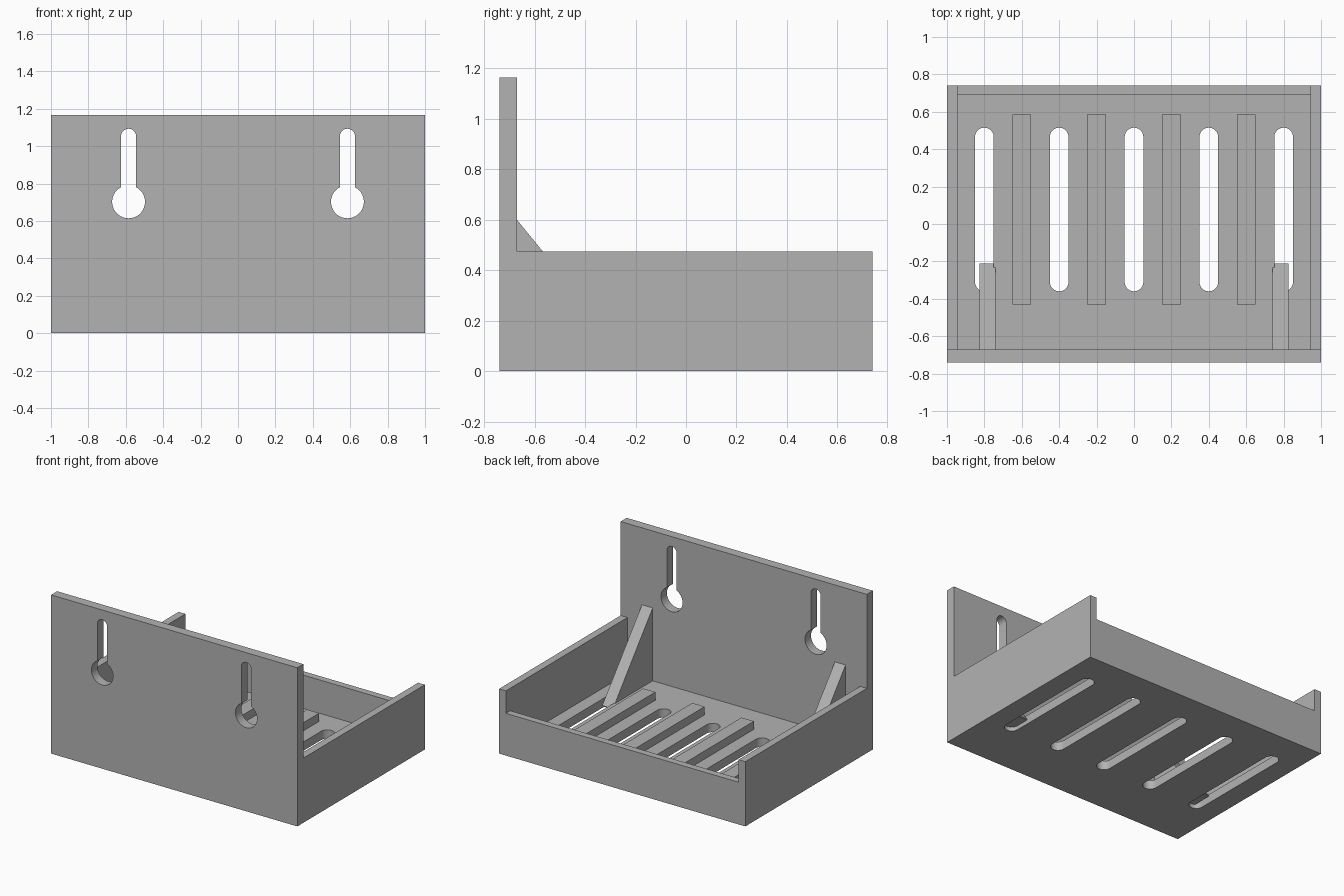
import bpy
import bmesh
from math import pi, sin, cos, asin
from mathutils import Vector

cube = bpy.data.objects.get("Cube")
if cube:
    bpy.data.objects.remove(cube, do_unlink=True)

grey = bpy.data.materials.new("plain grey")
grey.use_nodes = True
colour = (0.45, 0.45, 0.45, 1)
grey.diffuse_color = colour
grey.node_tree.nodes["Principled BSDF"].inputs["Base Color"].default_value = colour

# Main dimensions
DEPTH = 0.74       # half depth
PLATE_Y = -0.67    # inner face of the tall plate
PLATE_TOP = 1.165
WALL_TOP = 0.475
LIP_TOP = 0.31
INNER_X = 0.945
LIP_Y = 0.69
FLOOR = 0.065


def prism(name, outline, axis, low, high):
    """Extrude a 2D outline along an axis; the outline uses the other two axes in order."""
    def place(p, t):
        c = list(p)
        c.insert("xyz".index(axis), t)
        return Vector(c)
    bm = bmesh.new()
    ends = [[bm.verts.new(place(p, t)) for p in outline] for t in (low, high)]
    for ring in ends:
        bm.faces.new(ring)
    n = len(outline)
    for i in range(n):
        j = (i + 1) % n
        bm.faces.new((ends[0][i], ends[0][j], ends[1][j], ends[1][i]))
    bmesh.ops.recalc_face_normals(bm, faces=bm.faces)
    mesh = bpy.data.meshes.new(name)
    bm.to_mesh(mesh)
    bm.free()
    mesh.materials.append(grey)
    obj = bpy.data.objects.new(name, mesh)
    bpy.context.collection.objects.link(obj)
    return obj


def box(name, x0, x1, y0, y1, z0, z1):
    return prism(name, [(x0, y0), (x1, y0), (x1, y1), (x0, y1)], "z", z0, z1)


def arc(cx, cy, r, start, end, steps):
    return [(cx + r * cos(start + (end - start) * i / steps),
             cy + r * sin(start + (end - start) * i / steps)) for i in range(steps + 1)]


def cut(target, cutter):
    """Subtract the cutter from the target, then discard it."""
    cutter.hide_render = True
    mod = target.modifiers.new("cut", "BOOLEAN")
    mod.operation = "DIFFERENCE"
    mod.solver = "EXACT"
    mod.object = cutter
    bpy.context.view_layer.objects.active = target
    bpy.ops.object.modifier_apply(modifier=mod.name)
    bpy.data.objects.remove(cutter, do_unlink=True)


# Tray body: L-shaped side profile, hollowed, with a lowered rear lip
body = prism("tray_body", [(-DEPTH, 0), (DEPTH, 0), (DEPTH, WALL_TOP), (PLATE_Y, WALL_TOP),
                           (PLATE_Y, PLATE_TOP), (-DEPTH, PLATE_TOP)], "x", -1, 1)
cut(body, box("cavity_cutter", -INNER_X, INNER_X, PLATE_Y, LIP_Y, FLOOR, 2))
cut(body, box("lip_cutter", -INNER_X, INNER_X, 0.5, 1, LIP_TOP, 2))

# Rounded drainage slots through the floor
for i in range(-2, 3):
    x, r = i * 0.4, 0.05
    outline = arc(x, 0.465, r, 0, pi, 16) + arc(x, -0.31, r, pi, 2 * pi, 16)
    cut(body, prism("slot_cutter", outline, "z", -0.1, 0.2))

# Keyhole hangers through the tall plate
for x in (-0.585, 0.585):
    r, neck = 0.088, 0.04
    half = asin(neck / r)
    outline = (arc(x, 0.702, r, pi / 2 + half, 5 * pi / 2 - half, 32)
               + arc(x, 1.053, neck, 0, pi, 16))
    cut(body, prism("keyhole_cutter", outline, "y", -1, -0.5))

# Raised ribs between the slots
for i, x in enumerate((-0.6, -0.2, 0.2, 0.6)):
    box(f"floor_rib_{i + 1}", x - 0.05, x + 0.05, -0.43, 0.585, FLOOR, 0.125)

# Sloping gussets bracing the plate to the floor
for side, s in (("right", -1), ("left", 1)):
    low, high = sorted((s * 0.74, s * 0.827))
    prism(f"{side}_gusset", [(PLATE_Y, 0.03), (-0.21, 0.03), (-0.21, 0.037),
                             (PLATE_Y, 0.6)], "x", low, high)

# Crisp edges, smooth rounded cuts
bpy.ops.object.select_all(action="DESELECT")
body.select_set(True)
bpy.context.view_layer.objects.active = body
bpy.ops.object.shade_smooth_by_angle(angle=pi / 6)
